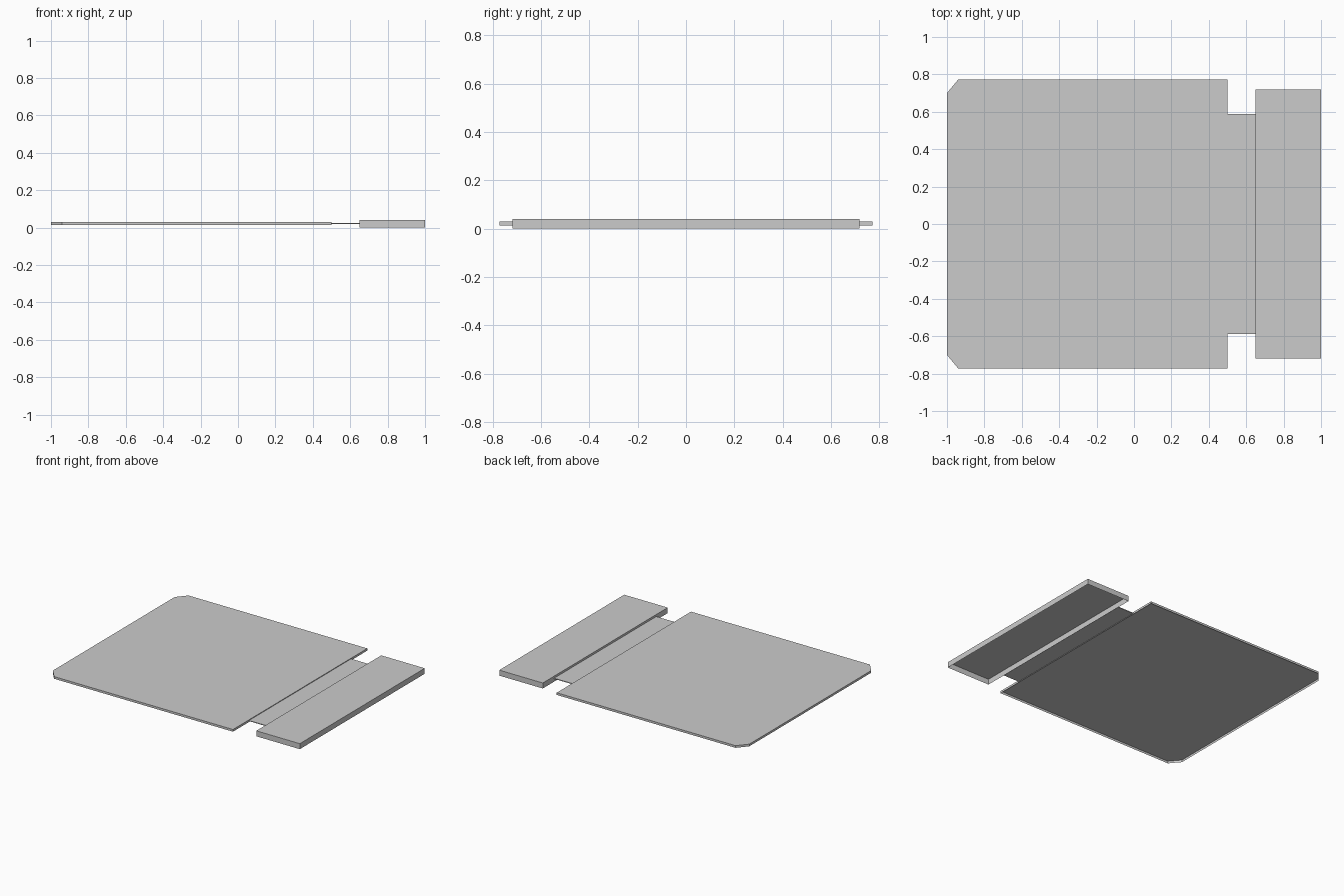
import bpy, bmesh

cube = bpy.data.objects.get("Cube")
if cube:
    bpy.data.objects.remove(cube, do_unlink=True)

grey = bpy.data.materials.new("light_grey")
grey.use_nodes = True
grey.diffuse_color = (0.6, 0.6, 0.6, 1)
grey.node_tree.nodes["Principled BSDF"].inputs["Base Color"].default_value = (0.6, 0.6, 0.6, 1)


def slab(name, outline, bottom, top, open_below=False):
    """Extrude a flat outline upwards, optionally leaving the underside open."""
    bm = bmesh.new()
    base = bm.faces.new([bm.verts.new((x, y, bottom)) for x, y in outline])
    made = bmesh.ops.extrude_face_region(bm, geom=[base], use_keep_orig=True)
    for v in made["geom"]:
        if isinstance(v, bmesh.types.BMVert):
            v.co.z = top
    bmesh.ops.recalc_face_normals(bm, faces=bm.faces)
    if open_below:
        under = [f for f in bm.faces if all(v.co.z < bottom + 0.001 for v in f.verts)]
        bmesh.ops.delete(bm, geom=under, context='FACES_ONLY')
    mesh = bpy.data.meshes.new(name)
    bm.to_mesh(mesh)
    bm.free()
    mesh.materials.append(grey)
    obj = bpy.data.objects.new(name, mesh)
    bpy.context.collection.objects.link(obj)
    return obj


def mirrored(half):
    """Complete an outline given for the -y half."""
    return half + [(x, -y) for x, y in reversed(half)]


# Wide main panel with two clipped corners, a hollow tray seen from below
slab("main_panel", mirrored([(-1, -0.70), (-0.94, -0.772), (0.5, -0.772)]), 0.014, 0.03, True)
# Thin strip joining the panel to the end block
slab("joining_strip", mirrored([(0.5, -0.587), (0.65, -0.587)]), 0.02, 0.025)
# Thicker end block, also hollow below
slab("end_block", mirrored([(0.65, -0.718), (1, -0.718)]), 0.0, 0.04, True)
